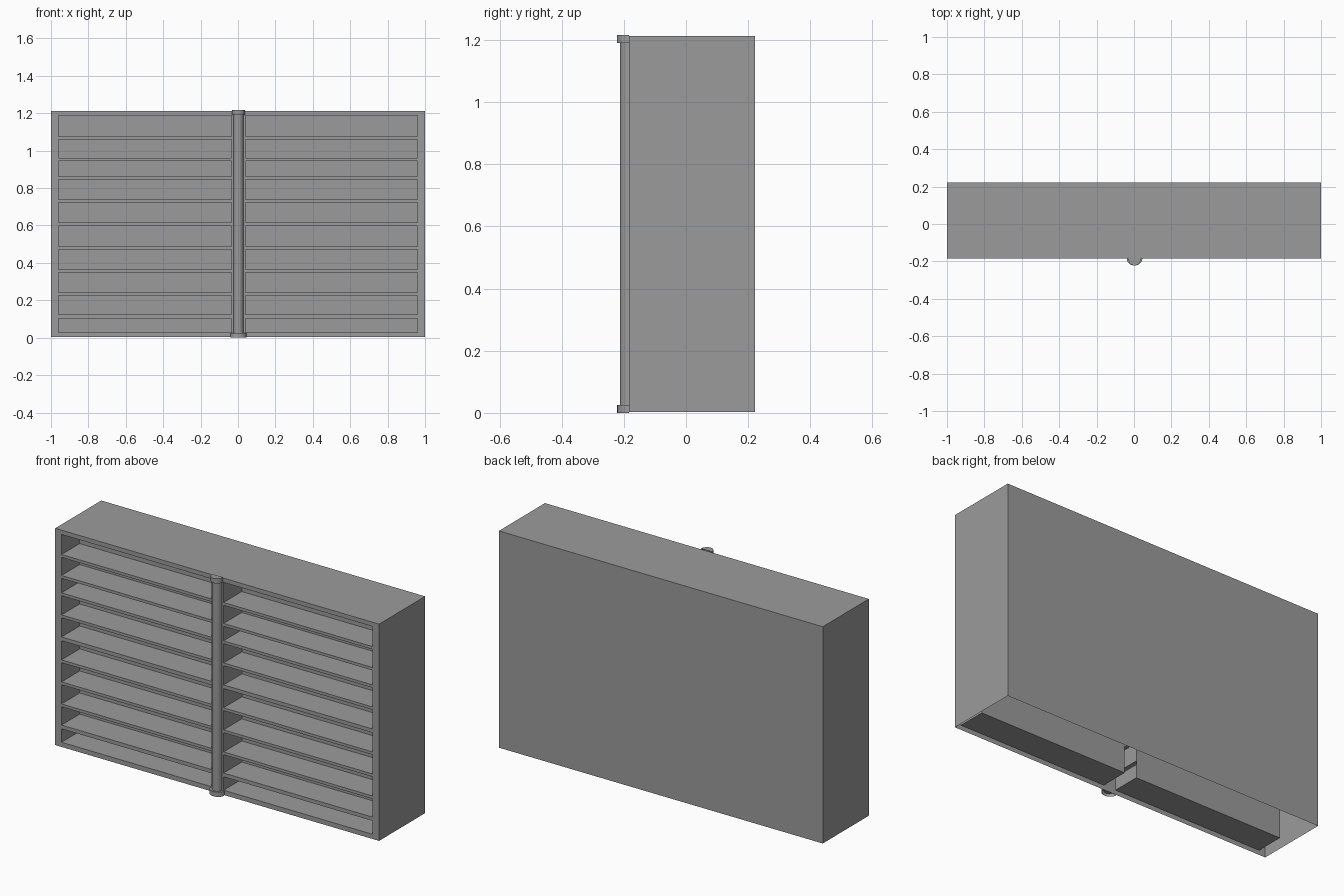
import bpy, bmesh, math

if "Cube" in bpy.data.objects:
    bpy.data.objects.remove(bpy.data.objects["Cube"])

Y0, Y1 = -0.184, 0.222       # cabinet front and back
Z0, Z1 = 0.003, 1.213        # cabinet bottom and top
DEPTH = 0.16                 # depth of the shelf pockets
CX = 0.003                   # column centre

grey = bpy.data.materials.new("dark_grey")
grey.diffuse_color = (0.33, 0.33, 0.33, 1)
grey.use_nodes = True
grey.node_tree.nodes["Principled BSDF"].inputs["Base Color"].default_value = grey.diffuse_color


def make_object(name, bm):
    bmesh.ops.remove_doubles(bm, verts=bm.verts, dist=1e-5)
    mesh = bpy.data.meshes.new(name)
    bm.to_mesh(mesh)
    bm.free()
    mesh.materials.append(grey)
    obj = bpy.data.objects.new(name, mesh)
    bpy.context.collection.objects.link(obj)
    return obj


def quad(bm, *pts):
    return bm.faces.new([bm.verts.new(p) for p in pts])


# Cabinet: thin shell open underneath, shelf pockets pushed in from the front
shelf_rows = [(0.032, 0.107), (0.128, 0.230), (0.246, 0.353), (0.369, 0.476),
              (0.492, 0.599), (0.620, 0.727), (0.743, 0.850), (0.866, 0.947),
              (0.963, 1.064), (1.080, 1.192)]
xs = [-1, -0.961, -0.035, 0.04, 0.961, 1]
zs = [Z0] + [z - 0.003 for row in shelf_rows for z in row] + [Z1]

bm = bmesh.new()
pockets = []
for i in range(len(xs) - 1):
    for k in range(len(zs) - 1):
        xa, xb, za, zb = xs[i], xs[i + 1], zs[k], zs[k + 1]
        f = quad(bm, (xa, Y0, za), (xb, Y0, za), (xb, Y0, zb), (xa, Y0, zb))
        if i % 2 and k % 2:
            pockets.append(f)
bmesh.ops.remove_doubles(bm, verts=bm.verts, dist=1e-5)
for f in pockets:
    new = bmesh.ops.extrude_face_region(bm, geom=[f])["geom"]
    bmesh.ops.translate(bm, vec=(0, DEPTH, 0),
                        verts=[v for v in new if isinstance(v, bmesh.types.BMVert)])
    if f.is_valid:
        bmesh.ops.delete(bm, geom=[f], context='FACES_ONLY')
# Back edges of the shelf boards, closing the gaps between pockets
yb = Y0 + DEPTH
for i in (1, 3):
    for k in range(2, len(zs) - 2, 2):
        quad(bm, (xs[i + 1], yb, zs[k]), (xs[i], yb, zs[k]),
             (xs[i], yb, zs[k + 1]), (xs[i + 1], yb, zs[k + 1]))
# Outer shell
quad(bm, (-1, Y0, Z1), (1, Y0, Z1), (1, Y1, Z1), (-1, Y1, Z1))
quad(bm, (1, Y1, Z0), (-1, Y1, Z0), (-1, Y1, Z1), (1, Y1, Z1))
quad(bm, (1, Y0, Z0), (1, Y1, Z0), (1, Y1, Z1), (1, Y0, Z1))
quad(bm, (-1, Y1, Z0), (-1, Y0, Z0), (-1, Y0, Z1), (-1, Y1, Z1))
make_object("shelf_cabinet", bm)


# Half-round centre column with a collar at each end
def half_round(name, rx, ry, za, zb, closed_below=True, n=10):
    bm = bmesh.new()
    arc = [(CX - rx * math.cos(math.pi * i / n), Y0 - ry * math.sin(math.pi * i / n))
           for i in range(n + 1)]
    low = [bm.verts.new((x, y, za)) for x, y in arc]
    high = [bm.verts.new((x, y, zb)) for x, y in arc]
    for i in range(n):
        bm.faces.new((low[i], low[i + 1], high[i + 1], high[i]))
    bm.faces.new(high)
    if closed_below:
        bm.faces.new(low[::-1])
    make_object(name, bm)


half_round("column", 0.027, 0.029, 0.01, 1.20)
half_round("column_top_collar", 0.034, 0.038, 1.190, 1.217)
half_round("column_bottom_collar", 0.042, 0.038, 0.0, 0.026, closed_below=False)
